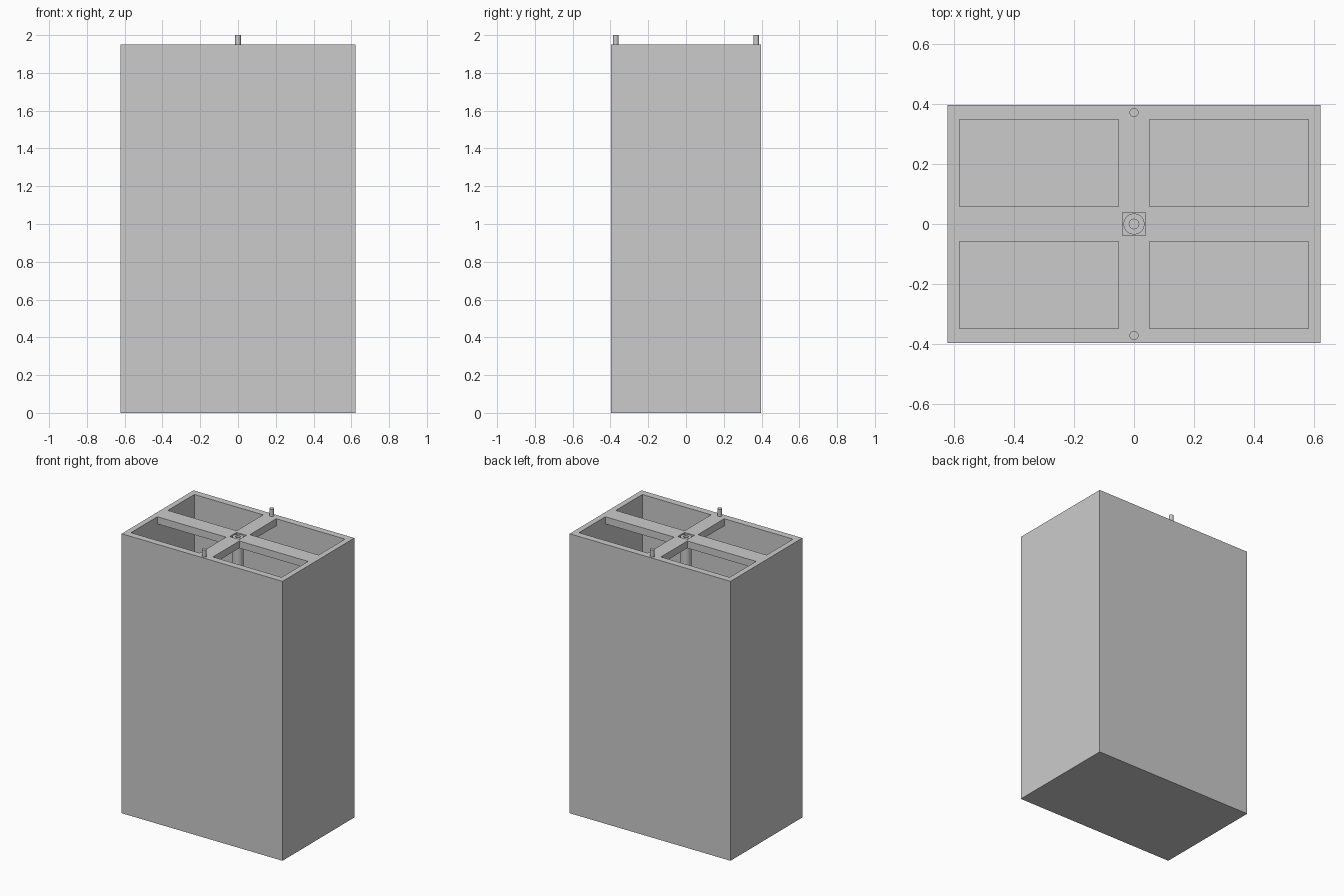
import bpy
import bmesh
from mathutils import Matrix

default = bpy.data.objects.get("Cube")
if default:
    bpy.data.objects.remove(default, do_unlink=True)

# Overall sizes
HX, HY, TOP = 0.621, 0.396, 1.95      # half width, half depth, casing height
IX, IY, FLOOR = 0.582, 0.349, 0.05    # inner half sizes, floor height
BAR_X, BAR_Y, BAR_BOTTOM = 0.051, 0.058, 1.90
SOCKET = 0.038

grey = bpy.data.materials.new("plain grey")
grey.use_nodes = True
colour = (0.6, 0.6, 0.6, 1)
grey.diffuse_color = colour
grey.node_tree.nodes["Principled BSDF"].inputs["Base Color"].default_value = colour


def add_object(name, bm):
    bmesh.ops.recalc_face_normals(bm, faces=bm.faces[:])
    mesh = bpy.data.meshes.new(name)
    bm.to_mesh(mesh)
    bm.free()
    mesh.materials.append(grey)
    obj = bpy.data.objects.new(name, mesh)
    bpy.context.collection.objects.link(obj)
    return obj


def box(name, low, high):
    bm = bmesh.new()
    size = [b - a for a, b in zip(low, high)]
    middle = [(a + b) / 2 for a, b in zip(low, high)]
    bmesh.ops.create_cube(bm, size=1, matrix=Matrix.Translation(middle) @ Matrix.Diagonal((*size, 1)))
    return add_object(name, bm)


def lathe(name, profile, x=0, y=0, sides=32):
    """Spin a closed (radius, height) profile around a vertical axis."""
    bm = bmesh.new()
    rings = [bm.verts.new((r, 0, z)) for r, z in profile]
    edges = [bm.edges.new((a, b)) for a, b in zip(rings, rings[1:] + rings[:1])]
    bmesh.ops.spin(bm, geom=rings + edges, axis=(0, 0, 1), cent=(0, 0, 0),
                   angle=6.2831853, steps=sides)
    bmesh.ops.remove_doubles(bm, verts=bm.verts[:], dist=0.0001)
    bmesh.ops.translate(bm, verts=bm.verts[:], vec=(x, y, 0))
    obj = add_object(name, bm)
    bpy.ops.object.select_all(action="DESELECT")
    obj.select_set(True)
    bpy.context.view_layer.objects.active = obj
    bpy.ops.object.shade_smooth_by_angle()
    return obj


def cut(target, cutter):
    mod = target.modifiers.new("cut", "BOOLEAN")
    mod.operation = "DIFFERENCE"
    mod.solver = "EXACT"
    mod.object = cutter
    bpy.context.view_layer.objects.active = target
    bpy.ops.object.modifier_apply(modifier=mod.name)
    bpy.data.objects.remove(cutter, do_unlink=True)


# Casing: hollow below the cross bars, four openings above, square socket in the middle
casing = box("casing", (-HX, -HY, 0), (HX, HY, TOP))
cut(casing, box("cavity_cutter", (-IX, -IY, FLOOR), (IX, IY, BAR_BOTTOM)))
for sx in (-1, 1):
    for sy in (-1, 1):
        xs = sorted((sx * BAR_X, sx * IX))
        ys = sorted((sy * BAR_Y, sy * IY))
        cut(casing, box("opening_cutter", (xs[0], ys[0], BAR_BOTTOM - 0.1), (xs[1], ys[1], TOP + 0.1)))
cut(casing, box("socket_cutter", (-SOCKET, -SOCKET, BAR_BOTTOM - 0.1), (SOCKET, SOCKET, TOP + 0.1)))

# Tidy the flat walls left by the cuts
bm = bmesh.new()
bm.from_mesh(casing.data)
bmesh.ops.remove_doubles(bm, verts=bm.verts[:], dist=0.0001)
bmesh.ops.dissolve_limit(bm, angle_limit=0.01, verts=bm.verts[:], edges=bm.edges[:])
bm.to_mesh(casing.data)
bm.free()

# Central tube standing on the floor, ending in the socket
lathe("central_tube", [(0.016, FLOOR), (0.035, FLOOR), (0.035, TOP - 0.005), (0.016, TOP - 0.005)])

# Locating pins on the front and back rims
for name, y in (("front_pin", -0.372), ("back_pin", 0.372)):
    lathe(name, [(0, TOP - 0.02), (0.015, TOP - 0.02), (0.015, 2), (0, 2)], y=y)
